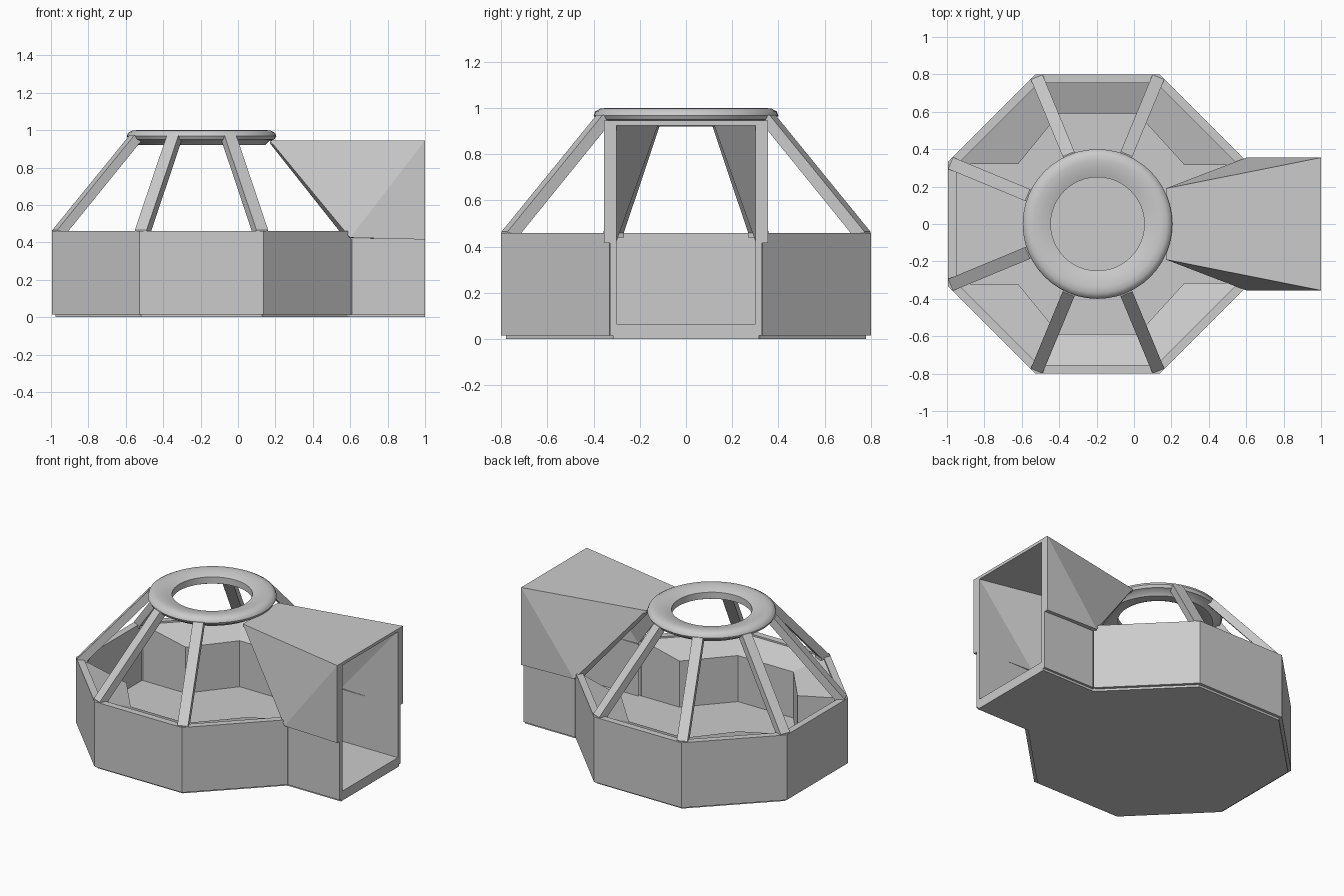
import bpy, bmesh
from math import cos, sin, pi, tan
from mathutils import Vector

old = bpy.data.objects.get("Cube")
if old:
    bpy.data.objects.remove(old, do_unlink=True)

CX = -0.195          # centre of the octagonal room
STEP = pi / 4

grey = bpy.data.materials.new("plain grey")
grey.use_nodes = True
grey.diffuse_color = (0.6, 0.6, 0.6, 1)
grey.node_tree.nodes["Principled BSDF"].inputs["Base Color"].default_value = (0.6, 0.6, 0.6, 1)


def finish(name, bm):
    bmesh.ops.recalc_face_normals(bm, faces=bm.faces[:])
    mesh = bpy.data.meshes.new(name)
    bm.to_mesh(mesh)
    bm.free()
    mesh.materials.append(grey)
    obj = bpy.data.objects.new(name, mesh)
    bpy.context.collection.objects.link(obj)
    return obj


def loft(bm, loop_a, loop_b):
    """Closed solid between two matching loops."""
    a = [bm.verts.new(p) for p in loop_a]
    b = [bm.verts.new(p) for p in loop_b]
    bm.faces.new(a)
    bm.faces.new(b[::-1])
    n = len(a)
    for i in range(n):
        j = (i + 1) % n
        bm.faces.new((a[j], a[i], b[i], b[j]))


def prism(name, pts, z0, z1):
    bm = bmesh.new()
    loft(bm, [(x, y, z0) for x, y in pts], [(x, y, z1) for x, y in pts])
    return finish(name, bm)


def octagon(apothem):
    """Corners from just left of the doorway all the way round to its other side."""
    r = apothem / cos(pi / 8)
    return [(CX + r * cos(STEP * (i + 0.5)), r * sin(STEP * (i + 0.5))) for i in range(8)]


def with_porch(apothem, half):
    return octagon(apothem) + [(0.6, -half), (1, -half), (1, half), (0.6, half)]


# floor and its base plate, both running out under the porch
prism("base_plate", with_porch(0.78, 0.315), 0, 0.02)
prism("floor", with_porch(0.77, 0.31), 0.015, 0.065)

# low wall on seven sides, open towards the porch
prism("room_wall", octagon(0.8) + octagon(0.755)[::-1], 0.015, 0.46)

for side, label in ((1, "back"), (-1, "front")):
    # bench with a gently sloping top along three walls
    outer = [(-0.95, 0.32), (-0.508, 0.757), (0.118, 0.757), (0.56, 0.315)]
    inner = [(-0.62, 0.32), (-0.4, 0.59), (0.02, 0.59), (0.27, 0.315)]
    bm = bmesh.new()
    for i in range(3):
        quad = [(*outer[i], 0.45), (*outer[i + 1], 0.45),
                (*inner[i + 1], 0.38), (*inner[i], 0.38)]
        top = [(x, side * y, z) for x, y, z in quad]
        loft(bm, top, [(x, y, 0.06) for x, y, z in top])
    finish(label + "_bench", bm)

    # porch lower wall
    prism(label + "_porch_wall", [(0.57, side * 0.3), (1, side * 0.3),
                                  (1, side * 0.33), (0.61, side * 0.33)], 0.015, 0.42)

    # porch upper side, folded along the diagonal
    o = {"tip": (0.17, 0.19, 0.945), "head": (1, 0.355, 0.945),
         "foot": (1, 0.355, 0.415), "heel": (0.6, 0.355, 0.425)}
    n = {"tip": (0.17, 0.12, 0.93), "head": (1, 0.3, 0.93),
         "foot": (1, 0.3, 0.415), "heel": (0.57, 0.3, 0.425)}
    bm = bmesh.new()
    for tri in (("tip", "head", "heel"), ("head", "foot", "heel")):
        loft(bm, *[[(p[k][0], side * p[k][1], p[k][2]) for k in tri] for p in (o, n)])
    finish(label + "_porch_side", bm)

# porch roof
roof = [(0.17, 0.19), (1, 0.355), (1, -0.355), (0.17, -0.19)]
prism("porch_roof", roof, 0.925, 0.945)

# sloping struts on the six corners away from the porch
strut = [(0.85, 0.44), (0.85, 0.465), (0.405, 0.97), (0.36, 0.97),
         (0.36, 0.945), (0.785, 0.46), (0.785, 0.44)]
for i in range(1, 7):
    ang = STEP * (i + 0.5)
    out = Vector((cos(ang), sin(ang), 0))
    across = Vector((-sin(ang), cos(ang), 0)) * 0.034
    line = [Vector((CX, 0, z)) + out * r for r, z in strut]
    bm = bmesh.new()
    loft(bm, [p + across for p in line], [p - across for p in line])
    finish("strut_%d" % i, bm)

# rounded crown ring
profile = [(0.25, 0.98), (0.25, 0.935), (0.27, 0.925), (0.34, 0.92), (0.36, 0.94),
           (0.39, 0.95), (0.4, 0.968), (0.393, 0.985), (0.37, 0.998),
           (0.34, 1.0), (0.3, 0.995), (0.265, 0.985)]
SEG = 48
bm = bmesh.new()
rows = [[bm.verts.new((CX + r * cos(2 * pi * s / SEG), r * sin(2 * pi * s / SEG), z))
         for r, z in profile] for s in range(SEG)]
for s in range(SEG):
    a, b = rows[s], rows[(s + 1) % SEG]
    for k in range(len(profile)):
        m = (k + 1) % len(profile)
        bm.faces.new((a[k], b[k], b[m], a[m]))
ring = finish("crown_ring", bm)
bpy.ops.object.select_all(action="DESELECT")
ring.select_set(True)
bpy.context.view_layer.objects.active = ring
bpy.ops.object.shade_smooth_by_angle(angle=0.7)
